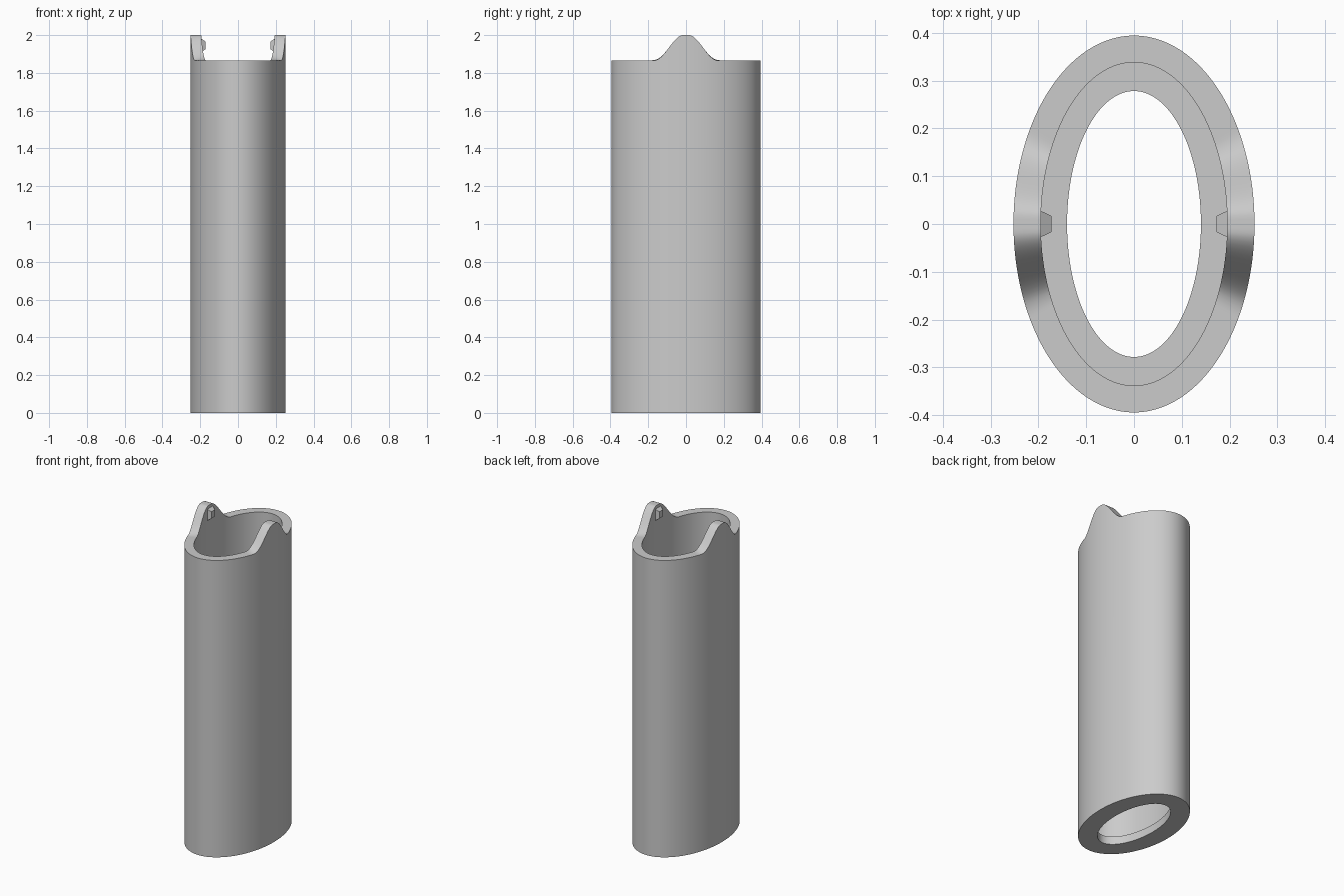
import bpy
import bmesh
import math

cube = bpy.data.objects.get("Cube")
if cube:
    bpy.data.objects.remove(cube, do_unlink=True)

SEGMENTS = 256
RIM, PEAK = 1.866, 2.0
LEDGE = 0.05

grey = bpy.data.materials.new("plain grey")
grey.use_nodes = True
grey.diffuse_color = (0.6, 0.6, 0.6, 1)
grey.node_tree.nodes["Principled BSDF"].inputs["Base Color"].default_value = (0.6, 0.6, 0.6, 1)


def rim_height(y):
    """Flat rim that swells into a rounded tab around y = 0."""
    t = min(max((0.167 - abs(y)) / 0.152, 0), 1)
    return RIM + (PEAK - RIM) * t * t * (3 - 2 * t)


def make_object(name, bm):
    bmesh.ops.recalc_face_normals(bm, faces=bm.faces)
    mesh = bpy.data.meshes.new(name)
    bm.to_mesh(mesh)
    bm.free()
    mesh.materials.append(grey)
    obj = bpy.data.objects.new(name, mesh)
    bpy.context.collection.objects.link(obj)
    return obj


def ellipse_ring(bm, rx, ry, height):
    ring = []
    for i in range(SEGMENTS):
        a = math.tau * i / SEGMENTS
        x, y = rx * math.cos(a), ry * math.sin(a)
        ring.append(bm.verts.new((x, y, height(y))))
    return ring


# Oval sleeve: outer wall, tabbed rim, inner wall, bottom lip and opening
bm = bmesh.new()
outer, inner, hole = (0.252, 0.394), (0.195, 0.338), (0.14, 0.278)
rings = [
    ellipse_ring(bm, *outer, lambda y: 0),
    ellipse_ring(bm, *outer, rim_height),
    ellipse_ring(bm, *inner, rim_height),
    ellipse_ring(bm, *inner, lambda y: LEDGE),
    ellipse_ring(bm, *hole, lambda y: LEDGE),
    ellipse_ring(bm, *hole, lambda y: 0),
]
for k, ring in enumerate(rings):
    above = rings[(k + 1) % len(rings)]
    for i in range(SEGMENTS):
        j = (i + 1) % SEGMENTS
        bm.faces.new((ring[i], ring[j], above[j], above[i]))
sleeve = make_object("oval_sleeve", bm)
bpy.context.view_layer.objects.active = sleeve
sleeve.select_set(True)
bpy.ops.object.shade_smooth_by_angle(angle=math.radians(35))
sleeve.select_set(False)

# Small tapered catch on the inside of each tab
for name, side in (("left_catch", 1), ("right_catch", -1)):
    bm = bmesh.new()
    sections = []
    for x, half_width, low, high in ((0.2, 0.03, 1.905, 1.985), (0.173, 0.017, 1.925, 1.967)):
        sections.append([bm.verts.new((side * x, y, z)) for y, z in (
            (-half_width, low), (half_width, low), (half_width, high), (-half_width, high))])
    back, front = sections
    bm.faces.new(back)
    bm.faces.new(front)
    for i in range(4):
        j = (i + 1) % 4
        bm.faces.new((back[i], back[j], front[j], front[i]))
    make_object(name, bm)
